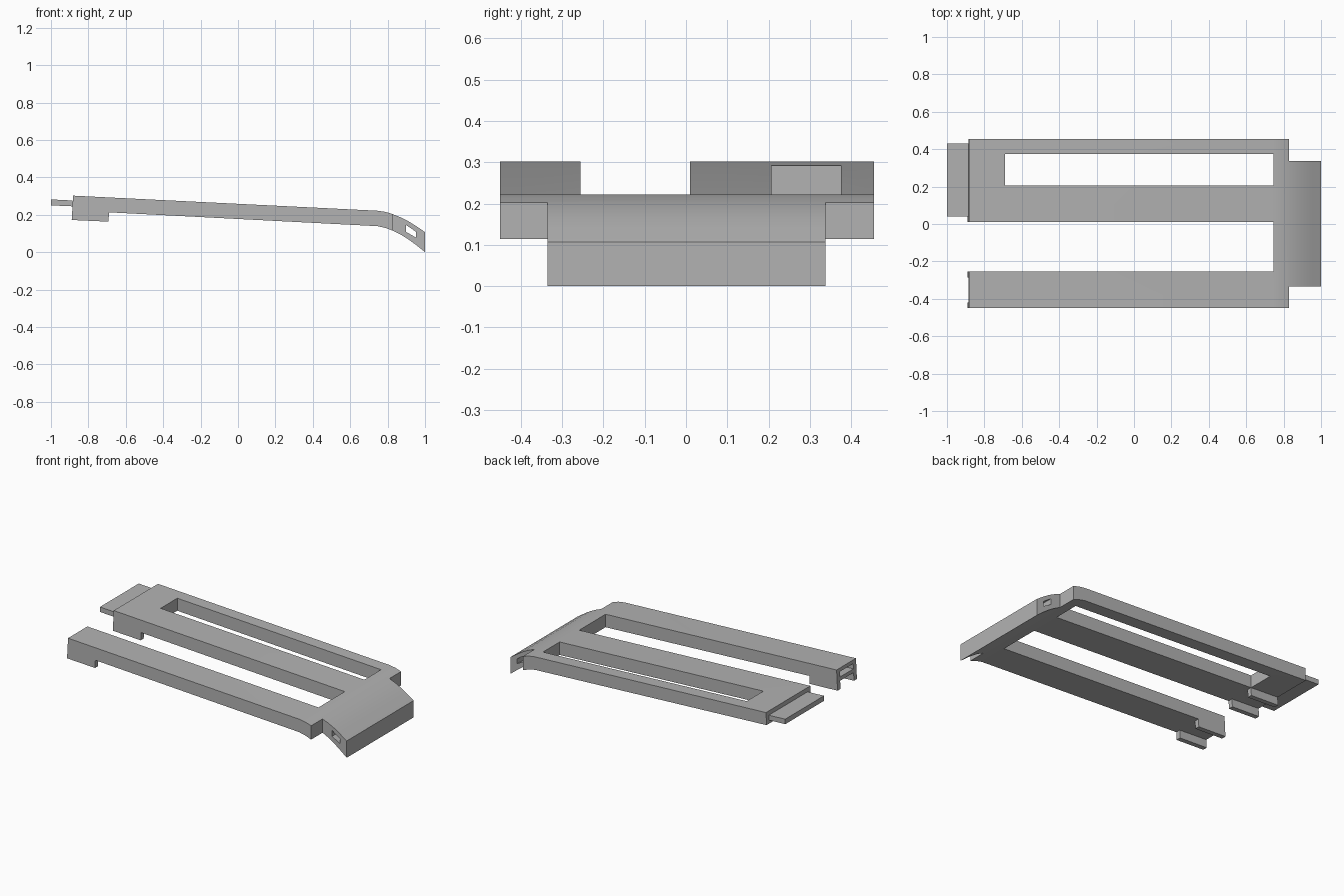
import bpy
import bmesh
import math

if "Cube" in bpy.data.objects:
    bpy.data.objects.remove(bpy.data.objects["Cube"])

grey = bpy.data.materials.new("plain grey")
grey.use_nodes = True
GREY = (0.45, 0.45, 0.45, 1)
grey.diffuse_color = GREY
grey.node_tree.nodes["Principled BSDF"].inputs["Base Color"].default_value = GREY


def prism(name, profile, y0, y1):
    """Extrude an x-z outline from y0 to y1."""
    bm = bmesh.new()
    face = bm.faces.new([bm.verts.new((x, y0, z)) for x, z in profile])
    ext = bmesh.ops.extrude_face_region(bm, geom=[face])
    moved = [v for v in ext["geom"] if isinstance(v, bmesh.types.BMVert)]
    bmesh.ops.translate(bm, verts=moved, vec=(0, y1 - y0, 0))
    bmesh.ops.recalc_face_normals(bm, faces=bm.faces)
    mesh = bpy.data.meshes.new(name)
    bm.to_mesh(mesh)
    bm.free()
    mesh.materials.append(grey)
    obj = bpy.data.objects.new(name, mesh)
    bpy.context.collection.objects.link(obj)
    return obj


def box(x0, x1, z0, z1):
    return [(x0, z0), (x1, z0), (x1, z1), (x0, z1)]


def cut(target, profile, y0, y1):
    """Subtract a prism from the target, then discard the cutter."""
    cutter = prism("cutter", profile, y0, y1)
    cutter.hide_render = True
    mod = target.modifiers.new("cut", "BOOLEAN")
    mod.operation = "DIFFERENCE"
    mod.solver = "EXACT"
    mod.object = cutter
    bpy.context.view_layer.objects.active = target
    bpy.ops.object.modifier_apply(modifier=mod.name)
    bpy.data.objects.remove(cutter)


# Sloping frame with the curved ramp nose
top = [(-0.882, 0.302), (0.745, 0.2215), (0.79, 0.215), (0.83, 0.202),
       (0.87, 0.186), (0.91, 0.166), (0.95, 0.141), (1, 0.107)]
bottom = [(1, 0), (0.95, 0.04), (0.91, 0.069), (0.87, 0.094),
          (0.83, 0.114), (0.79, 0.129), (0.745, 0.139), (-0.886, 0.223)]
frame = prism("ramp_frame", top + bottom, -0.45, 0.455)

# Open bay, long window and nose shoulders
cut(frame, box(-1.2, 0.745, -0.5, 0.6), -0.255, 0.01)
cut(frame, box(-0.69, 0.745, -0.5, 0.6), 0.207, 0.375)
cut(frame, box(0.83, 1.2, -0.5, 0.6), 0.338, 0.6)
cut(frame, box(0.83, 1.2, -0.5, 0.6), -0.6, -0.335)

# Slot in the free bar end and the cross hole through the nose
cut(frame, [(-1, 0.252), (-0.7, 0.238), (-0.7, 0.27), (-1, 0.286)], -0.42, -0.285)
cut(frame, [(0.897, 0.109), (0.953, 0.077), (0.953, 0.108), (0.897, 0.146)], -0.6, 0.6)

# Thin feet below both edges of the two bars
foot = [(-0.886, 0.223), (-0.889, 0.172), (-0.692, 0.163), (-0.69, 0.213)]
for name, y in (("outer_front_foot", -0.45), ("inner_front_foot", -0.285),
                ("inner_back_foot", 0.01), ("outer_back_foot", 0.177)):
    prism(name, foot, y, y + 0.03)

# Connecting tab on the wide end
prism("end_tab", [(-1, 0.25), (-0.884, 0.245), (-0.884, 0.276), (-1, 0.282)], 0.04, 0.43)

# Smooth the nose curve while keeping the edges sharp
bpy.ops.object.select_all(action="DESELECT")
frame.select_set(True)
bpy.context.view_layer.objects.active = frame
bpy.ops.object.shade_smooth_by_angle(angle=math.radians(25))
